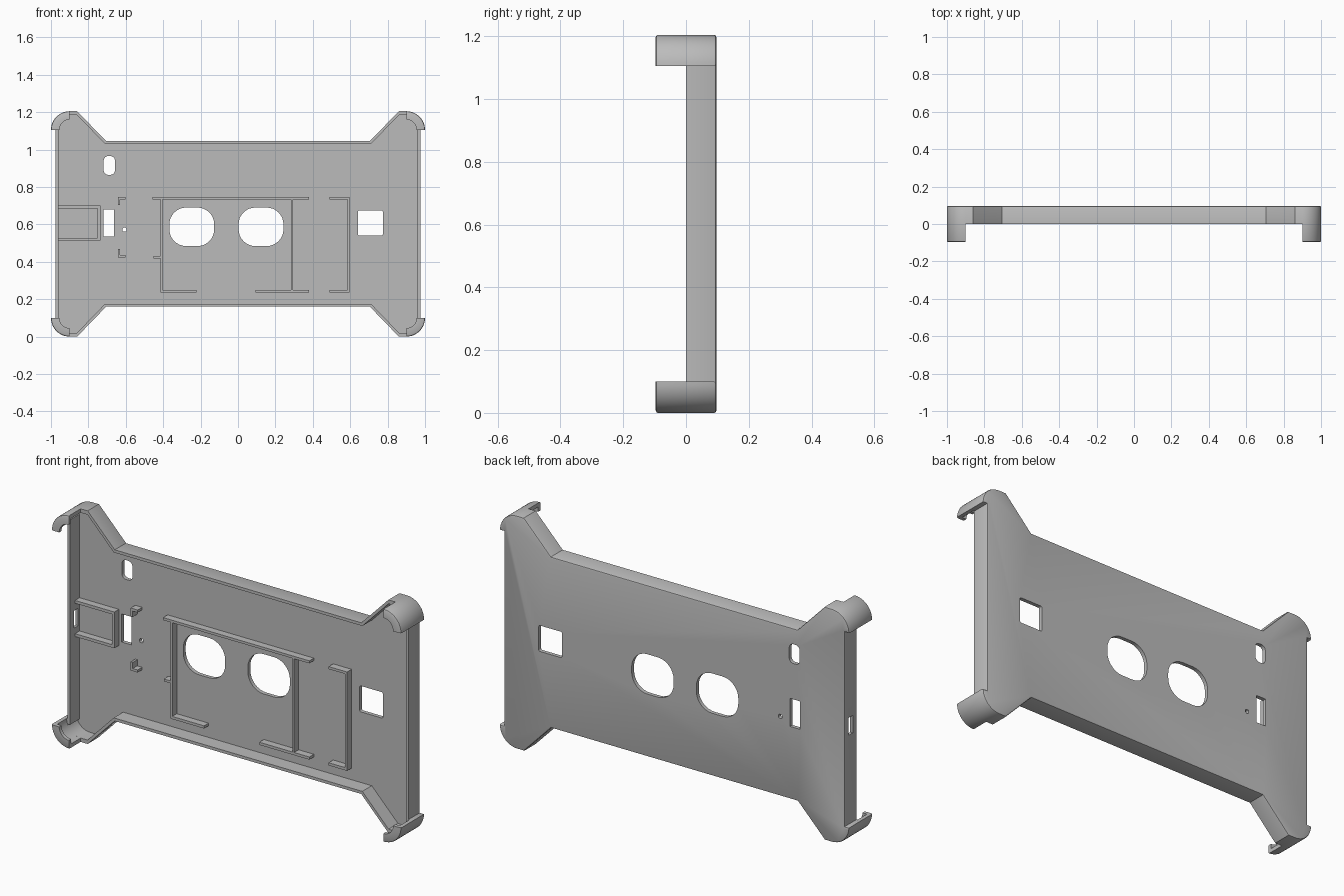
import bpy
import bmesh
from math import cos, sin, radians

old_cube = bpy.data.objects.get("Cube")
if old_cube:
    bpy.data.objects.remove(old_cube, do_unlink=True)

HEIGHT = 1.205
BACK = 0.097
FLOOR = 0.077        # inner face of the back plate
RIB_FRONT = 0.04
CORNER_X, CORNER_Z, CORNER_R = 0.9, 1.105, 0.1

grey = bpy.data.materials.new("plain grey")
grey.use_nodes = True
grey.diffuse_color = (0.5, 0.5, 0.5, 1)
grey.node_tree.nodes["Principled BSDF"].inputs["Base Color"].default_value = grey.diffuse_color


def finish(bm, name):
    bmesh.ops.recalc_face_normals(bm, faces=bm.faces)
    mesh = bpy.data.meshes.new(name)
    bm.to_mesh(mesh)
    bm.free()
    mesh.materials.append(grey)
    obj = bpy.data.objects.new(name, mesh)
    bpy.context.collection.objects.link(obj)
    return obj


def smooth(obj):
    bpy.ops.object.select_all(action="DESELECT")
    obj.select_set(True)
    bpy.context.view_layer.objects.active = obj
    bpy.ops.object.shade_smooth_by_angle(angle=radians(30))


def add_prism(bm, outline, front, back):
    """Extrude a closed x-z outline along y; returns the back face."""
    a = [bm.verts.new((x, front, z)) for x, z in outline]
    b = [bm.verts.new((x, back, z)) for x, z in outline]
    bm.faces.new(a)
    rear = bm.faces.new(b[::-1])
    for i in range(len(a)):
        j = (i + 1) % len(a)
        bm.faces.new((a[i], a[j], b[j], b[i]))
    return rear


def arc(cx, cz, r, start, end, steps):
    angles = [radians(start + (end - start) * i / steps) for i in range(steps + 1)]
    return [(cx + r * cos(t), cz + r * sin(t)) for t in angles]


def four_way(quarter):
    """Mirror the upper +x quarter of an outline into a full loop."""
    left = [(-x, z) for x, z in reversed(quarter)]
    top = quarter + left
    return top + [(x, HEIGHT - z) for x, z in reversed(top)]


def rounded_rect(cx, cz, w, h, r):
    pts = []
    for k, (sx, sz) in enumerate(((1, 1), (-1, 1), (-1, -1), (1, -1))):
        pts += arc(cx + sx * (w / 2 - r), cz + sz * (h / 2 - r), r, 90 * k, 90 * k + 90, 8)
    return pts


def rect(x0, x1, z0, z1):
    return [(x0, z0), (x1, z0), (x1, z1), (x0, z1)]


def cut(target, cutter):
    cutter.hide_render = True
    mod = target.modifiers.new("cut", "BOOLEAN")
    mod.operation = "DIFFERENCE"
    mod.solver = "EXACT"
    mod.object = cutter
    bpy.context.view_layer.objects.active = target
    bpy.ops.object.modifier_apply(modifier=mod.name)
    bpy.data.objects.remove(cutter, do_unlink=True)


# Tray body: flared corners, recessed sides, softened back edge
outer = [(0.975, CORNER_Z)] + arc(CORNER_X, CORNER_Z, CORNER_R, 0, 90, 12)
outer += [(0.86, HEIGHT), (0.705, 1.045)]
bm = bmesh.new()
rear = add_prism(bm, four_way(outer), 0, BACK)
bmesh.ops.recalc_face_normals(bm, faces=bm.faces)
bmesh.ops.bevel(bm, geom=list(rear.edges), offset=0.008, segments=2, profile=0.5, affect="EDGES")
tray = finish(bm, "tray_body")

# Hollow interior
inner = [(0.96, 1.132)] + arc(CORNER_X, CORNER_Z, 0.08, 20, 90, 10)
inner += [(0.861, 1.185), (0.711, 1.03)]
bm = bmesh.new()
add_prism(bm, four_way(inner), -0.2, FLOOR)
cut(tray, finish(bm, "cavity_cutter"))

# Openings through the back plate
bm = bmesh.new()
for cx in (-0.247, 0.123):
    add_prism(bm, rounded_rect(cx, 0.587, 0.24, 0.206, 0.09), 0.05, 0.2)
add_prism(bm, rounded_rect(-0.688, 0.915, 0.06, 0.1, 0.024), 0.05, 0.2)
add_prism(bm, rounded_rect(0.708, 0.607, 0.133, 0.134, 0.008), 0.05, 0.2)
add_prism(bm, rect(-0.72, -0.663, 0.535, 0.68), 0.05, 0.2)
add_prism(bm, rounded_rect(-0.607, 0.572, 0.02, 0.02, 0.006), 0.05, 0.2)
# Port through the side wall
add_prism(bm, rect(-1.1, -0.94, 0.56, 0.65), 0.03, 0.065)
cut(tray, finish(bm, "opening_cutter"))
smooth(tray)


def ribs(name, rects):
    bm = bmesh.new()
    for r in rects:
        add_prism(bm, rect(*r), RIB_FRONT, FLOOR + 0.002)
    return finish(bm, name)


# Raised ribs inside the tray
TOP, LOW = (0.733, 0.746), (0.235, 0.249)
SPAN = (LOW[0], TOP[1])
ribs("board_frame", [
    (-0.457, 0.38, *TOP),
    (-0.414, -0.404, *SPAN),
    (-0.414, -0.222, *LOW),
    (-0.452, -0.41, 0.418, 0.43),
    (0.283, 0.293, *SPAN),
    (0.094, 0.38, *LOW),
])
ribs("end_bracket", [(0.585, 0.596, *SPAN), (0.49, 0.596, *TOP), (0.49, 0.596, *LOW)])
ribs("port_pocket", [
    (-0.965, -0.735, 0.685, 0.7),
    (-0.965, -0.735, 0.513, 0.528),
    (-0.75, -0.735, 0.513, 0.7),
])
ribs("small_corner_brackets", [
    (-0.642, -0.602, *TOP), (-0.642, -0.63, 0.703, TOP[1]),
    (-0.642, -0.602, 0.423, 0.436), (-0.642, -0.63, 0.423, 0.468),
])

# Corner clips: a lipped wall section swept through a quarter turn
section = [(0.08, 0), (0.1, 0), (0.1, -0.089), (0.098, -0.094), (0.092, -BACK),
           (0.055, -BACK), (0.055, -0.078), (0.08, -0.078)]
for side, sx in (("left", 1), ("right", -1)):
    for level, up in (("upper", True), ("lower", False)):
        bm = bmesh.new()
        rings = []
        for c, s in arc(0, 0, 1, 0, 90, 12):
            ring = []
            for r, y in section:
                z = CORNER_Z + r * s
                ring.append(bm.verts.new((sx * (CORNER_X + r * c), y, z if up else HEIGHT - z)))
            rings.append(ring)
        for a, b in zip(rings, rings[1:]):
            for i in range(len(section)):
                bm.faces.new((a[i - 1], a[i], b[i], b[i - 1]))
        bm.faces.new(rings[0])
        bm.faces.new(rings[-1])
        smooth(finish(bm, f"{level}_{side}_clip"))
